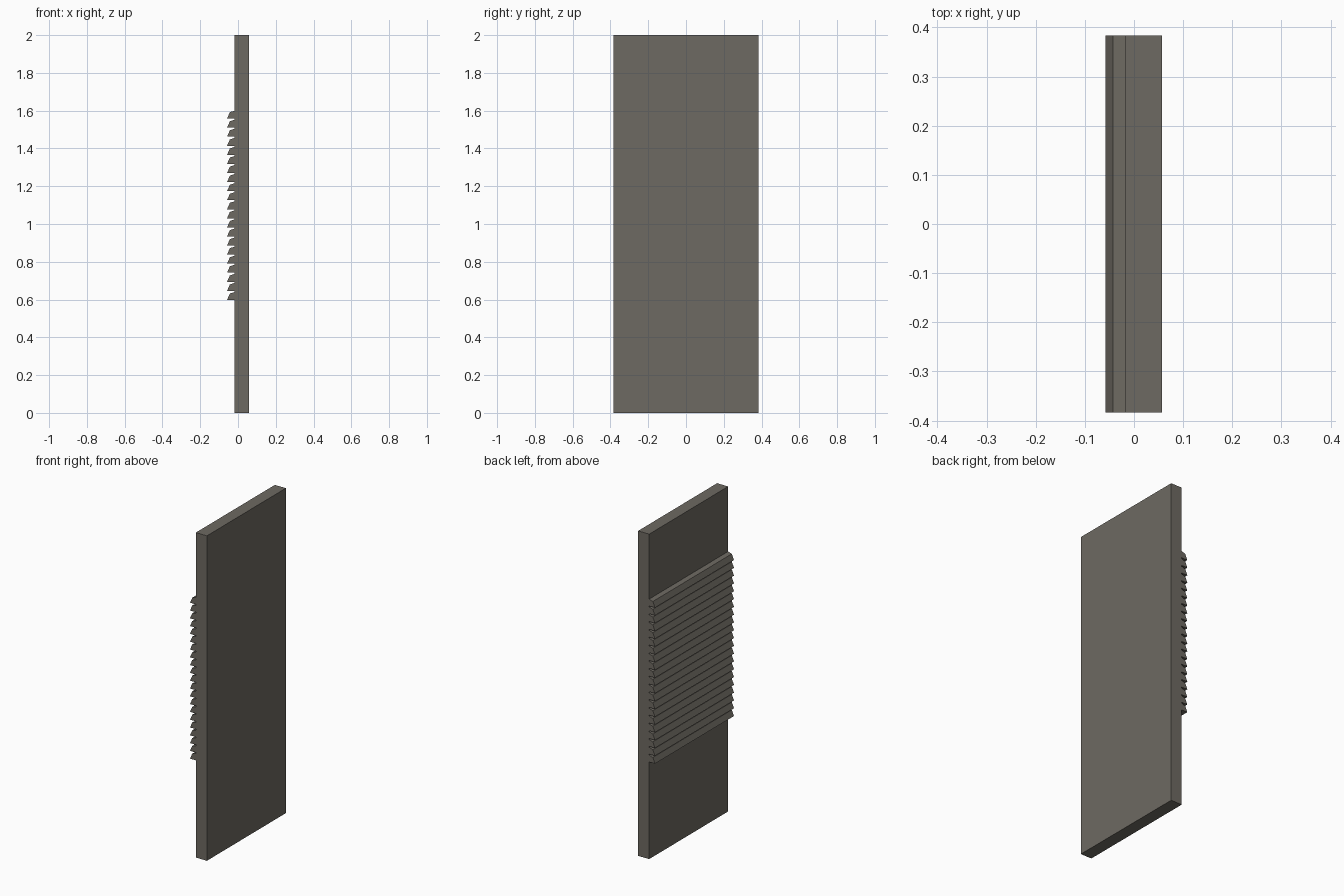
import bpy, bmesh

if "Cube" in bpy.data.objects:
    bpy.data.objects.remove(bpy.data.objects["Cube"])

mat = bpy.data.materials.new("grey brown metal")
mat.diffuse_color = (0.155, 0.143, 0.122, 1)
mat.use_nodes = True
mat.node_tree.nodes["Principled BSDF"].inputs["Base Color"].default_value = mat.diffuse_color

HALF = 0.384      # half width along y
BACK = -0.018     # face of the panel that carries the slats


def extrude_profile(name, profile):
    """Prism along y from an (x, z) outline."""
    bm = bmesh.new()
    a = [bm.verts.new((x, -HALF, z)) for x, z in profile]
    b = [bm.verts.new((x, HALF, z)) for x, z in profile]
    bm.faces.new(a)
    bm.faces.new(b[::-1])
    n = len(profile)
    for i in range(n):
        j = (i + 1) % n
        bm.faces.new((a[i], b[i], b[j], a[j]))
    bmesh.ops.recalc_face_normals(bm, faces=bm.faces)
    me = bpy.data.meshes.new(name)
    bm.to_mesh(me)
    bm.free()
    me.materials.append(mat)
    ob = bpy.data.objects.new(name, me)
    bpy.context.collection.objects.link(ob)
    return ob


# door panel
extrude_profile("panel", [(BACK, 0), (0.057, 0), (0.057, 2), (BACK, 2)])

# 21 louver slats with a sloping hood and flat underside
for i in range(21):
    z = 0.598 + i * 0.048
    extrude_profile(f"slat_{i + 1}", [(BACK, z), (-0.058, z),
                                      (-0.043, z + 0.034), (BACK, z + 0.042)])
